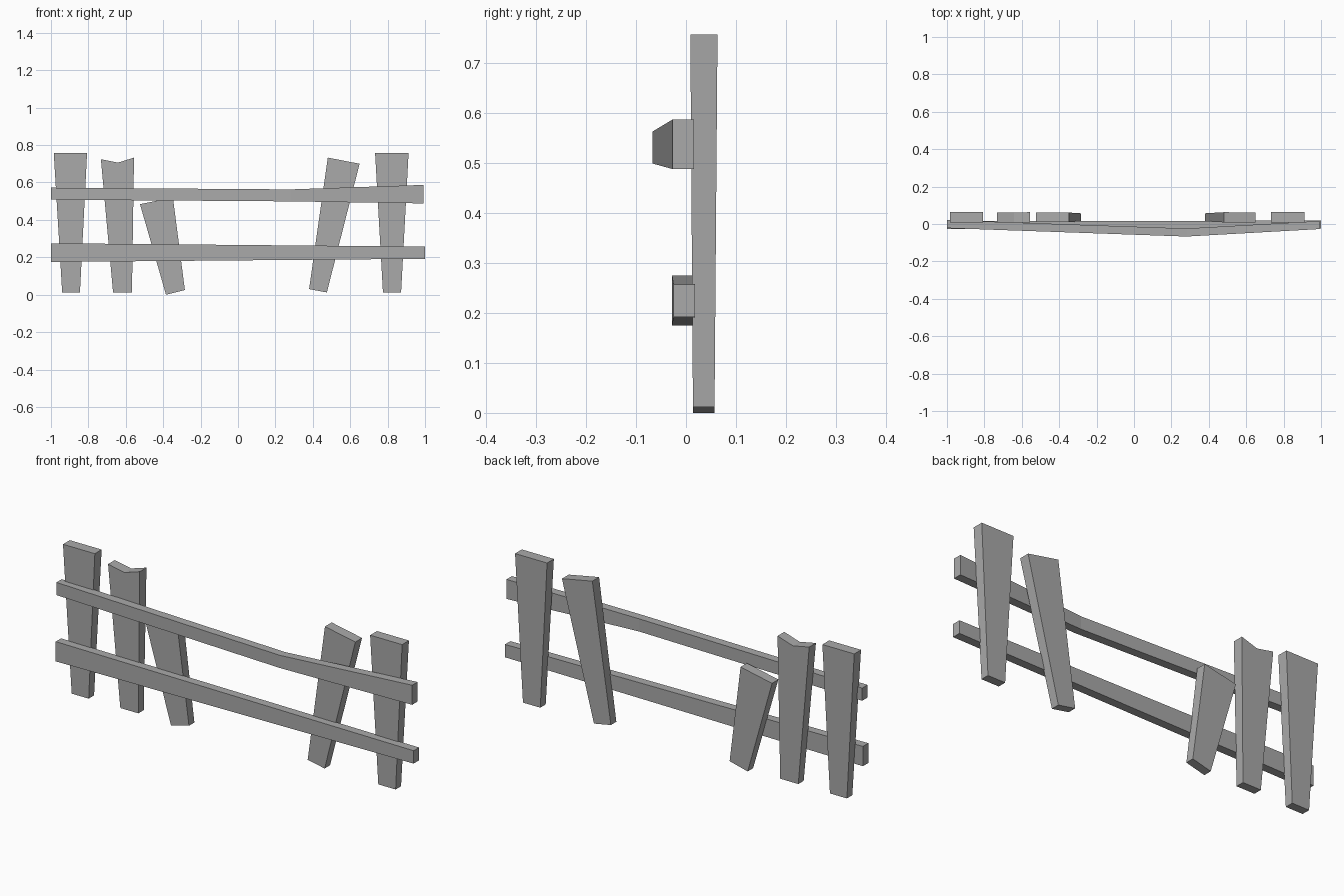
import bpy
import bmesh

cube = bpy.data.objects.get("Cube")
if cube:
    bpy.data.objects.remove(cube, do_unlink=True)

wood = bpy.data.materials.new("grey_wood")
wood.use_nodes = True
grey = (0.4, 0.4, 0.4, 1)
wood.diffuse_color = grey
wood.node_tree.nodes["Principled BSDF"].inputs["Base Color"].default_value = grey


def loft(name, rings):
    """Join matching rings of points into a closed solid."""
    bm = bmesh.new()
    loops = [[bm.verts.new(p) for p in ring] for ring in rings]
    for a, b in zip(loops, loops[1:]):
        for i in range(len(a)):
            j = (i + 1) % len(a)
            bm.faces.new((a[i], a[j], b[j], b[i]))
    bm.faces.new(loops[0])
    bm.faces.new(loops[-1])
    bmesh.ops.recalc_face_normals(bm, faces=bm.faces)
    mesh = bpy.data.meshes.new(name)
    bm.to_mesh(mesh)
    bm.free()
    mesh.materials.append(wood)
    bpy.context.collection.objects.link(bpy.data.objects.new(name, mesh))


def picket(name, outline):
    """Board from a front outline, slightly thicker towards the top."""
    front = [(x, 0.014 - 0.007 * z, z) for x, z in outline]
    back = [(x, 0.057 + 0.008 * z, z) for x, z in outline]
    loft(name, [front, back])


def rail(name, stations):
    """Beam through stations of (x, front y, bottom z, top z)."""
    depth = 0.043
    loft(name, [[(x, y, lo), (x, y + depth, lo), (x, y + depth, hi), (x, y, hi)]
                for x, y, lo, hi in stations])


# Upright boards, each outline running bottom left, bottom right, then the top
picket("right_end_picket", [(-0.94, 0.012), (-0.845, 0.012), (-0.807, 0.757), (-0.985, 0.757)])
picket("notched_picket", [(-0.668, 0.012), (-0.567, 0.012), (-0.556, 0.733),
                          (-0.642, 0.706), (-0.733, 0.724)])
picket("short_leaning_picket", [(-0.385, 0.0), (-0.284, 0.025), (-0.348, 0.52), (-0.524, 0.484)])
picket("tall_leaning_picket", [(0.38, 0.03), (0.475, 0.012), (0.65, 0.70), (0.48, 0.733)])
picket("left_end_picket", [(0.775, 0.012), (0.872, 0.012), (0.912, 0.757), (0.733, 0.757)])

# Cross beams, the upper one bowed forward
rail("upper_rail", [(-1, -0.022, 0.508, 0.572), (0.28, -0.067, 0.499, 0.563),
                    (0.993, -0.027, 0.488, 0.587)])
rail("lower_rail", [(-1, -0.028, 0.175, 0.275), (1, -0.025, 0.192, 0.257)])
